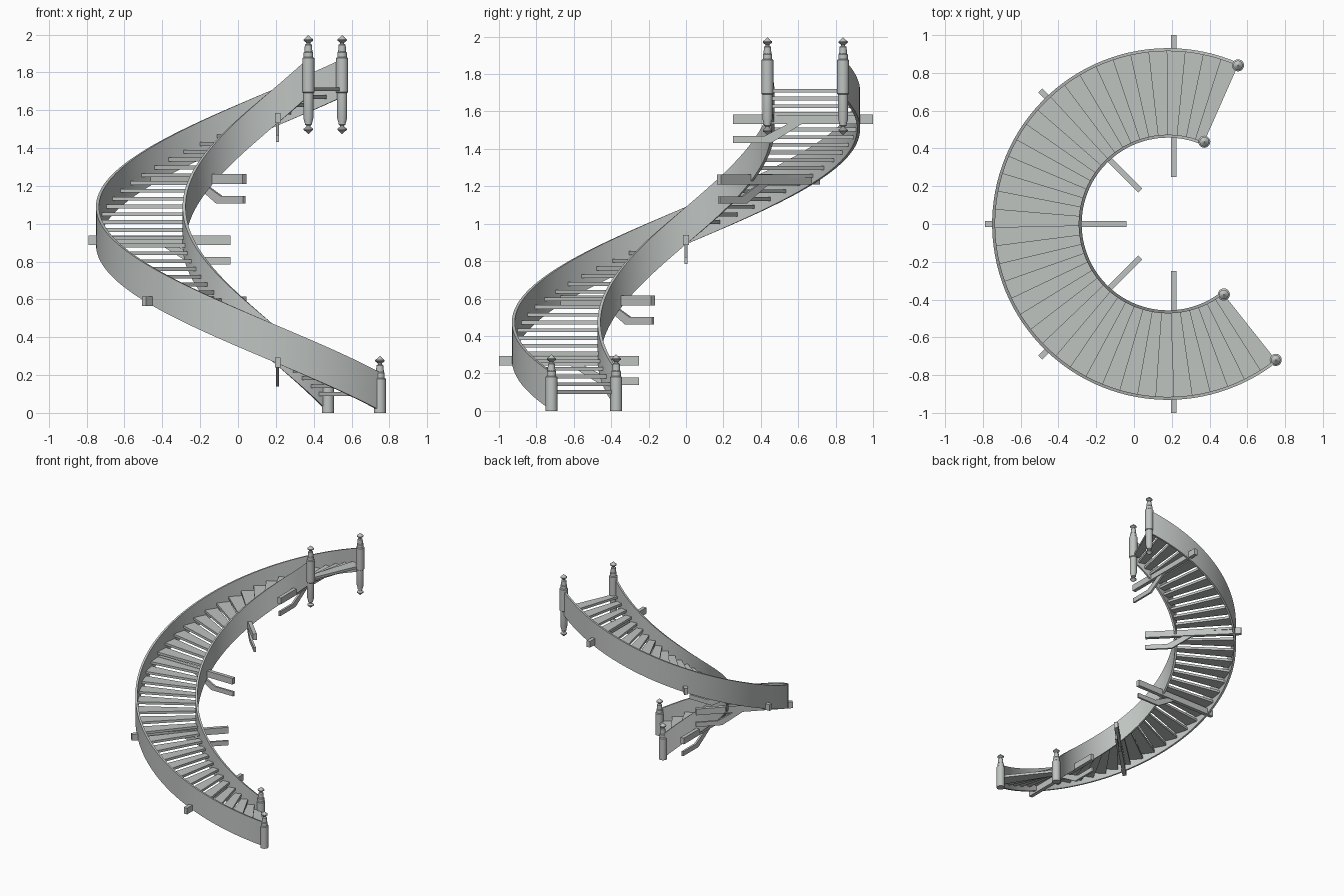
import bpy
from math import cos, sin, pi, radians

if "Cube" in bpy.data.objects:
    bpy.data.objects.remove(bpy.data.objects["Cube"], do_unlink=True)

grey = bpy.data.materials.new("pale grey stone")
COLOR = (0.52, 0.55, 0.53, 1)
grey.diffuse_color = COLOR
grey.use_nodes = True
grey.node_tree.nodes["Principled BSDF"].inputs["Base Color"].default_value = COLOR

CX = 0.18                                   # axis of the spiral
START, SWEEP = radians(-51.6), radians(-242.2)
Z_START, CLIMB = 0.11, 1.66
STEPS = 40


def polar(r, a, z, cx=CX):
    return (cx + r * cos(a), r * sin(a), z)


def loft(name, rings_list):
    """Join closed sections into capped solids; one solid per list of rings."""
    verts, faces = [], []
    for rings in rings_list:
        base, n = len(verts), len(rings[0])
        for ring in rings:
            verts.extend(ring)
        for k in range(len(rings) - 1):
            a, b = base + k * n, base + (k + 1) * n
            for i in range(n):
                j = (i + 1) % n
                faces.append((a + i, a + j, b + j, b + i))
        last = base + (len(rings) - 1) * n
        faces.append(tuple(range(base + n - 1, base - 1, -1)))
        faces.append(tuple(range(last, last + n)))
    mesh = bpy.data.meshes.new(name)
    mesh.from_pydata(verts, [], faces)
    mesh.materials.append(grey)
    obj = bpy.data.objects.new(name, mesh)
    bpy.context.collection.objects.link(obj)
    bpy.ops.object.select_all(action='DESELECT')
    obj.select_set(True)
    bpy.context.view_layer.objects.active = obj
    bpy.ops.object.mode_set(mode='EDIT')
    bpy.ops.mesh.select_all(action='SELECT')
    bpy.ops.mesh.normals_make_consistent(inside=False)
    bpy.ops.object.mode_set(mode='OBJECT')
    bpy.ops.object.shade_smooth_by_angle(angle=radians(30))
    return obj


# Side walls that climb along the helix
def stringer(name, r_in, r_out, half=0.1, segments=80):
    rings = []
    for k in range(segments + 1):
        t = k / segments
        a, z = START + SWEEP * t, Z_START + CLIMB * t
        rings.append([polar(r, a, z + h) for r, h in
                      ((r_in, -half), (r_out, -half), (r_out, half), (r_in, half))])
    loft(name, [rings])


stringer("outer_stringer", 0.915, 0.931)
stringer("inner_stringer", 0.457, 0.473)

# Open treads, each slightly overlapping the next
treads = []
for i in range(STEPS):
    z = 0.09 + i * 0.0413
    rings = []
    for t in (i, min(i + 1.1, STEPS)):
        a = START + SWEEP * t / STEPS
        rings.append([polar(r, a, z + h) for r, h in
                      ((0.465, 0), (0.922, 0), (0.922, 0.02), (0.465, 0.02))])
    treads.append(rings)
loft("treads", treads)


# Radial support beams with a cranked brace under each
def radial_bar(name, profile, a, z, width):
    rings = []
    for side in (-width / 2, width / 2):
        rings.append([(0.21 + r * cos(a) - side * sin(a),
                       r * sin(a) + side * cos(a), z + h) for r, h in profile])
    loft(name, [rings])


BEAM = [(0.25, -0.026), (1.0, -0.026), (1.0, 0.026), (0.25, 0.026)]
BRACE = [(0.25, -0.128), (0.455, -0.128), (0.62, -0.025),
         (0.545, -0.025), (0.42, -0.09), (0.25, -0.09)]
for i in range(5):
    angle, height = -pi / 2 - i * pi / 4, 0.267 + i * 0.323
    radial_bar(f"support_beam_{i + 1}", BEAM, angle, height, 0.03)
    radial_bar(f"support_brace_{i + 1}", BRACE, angle, height, 0.016)


# Turned newel posts: finial profile is (radius, distance below the tip)
FINIAL = [(0.002, 0), (0.012, 0.01), (0.025, 0.021), (0.025, 0.027), (0.012, 0.037),
          (0.01, 0.044), (0.019, 0.049), (0.019, 0.056), (0.021, 0.085)]


def newel(name, r, a, bottom, top, hanging):
    profile = [(rad, top - d) for rad, d in FINIAL]
    profile += [(0.025, top - 0.09), (0.025, top - 0.115), (0.032, top - 0.12)]
    if hanging:
        profile += [(0.032, bottom + 0.22), (0.027, bottom + 0.215), (0.027, bottom + 0.085)]
        profile += [(rad, bottom + d) for rad, d in reversed(FINIAL[:-1])]
    else:
        profile += [(0.032, bottom)]
    x, y, _ = polar(r, a, 0)
    rings = [[(x + rad * cos(k * pi / 10), y + rad * sin(k * pi / 10), z)
              for k in range(20)] for rad, z in profile]
    loft(name, [rings])


for label, r in (("outer", 0.918), ("inner", 0.476)):
    newel(f"bottom_{label}_newel", r, START, 0.0, 0.30, False)
    newel(f"top_{label}_newel", r, START + SWEEP, 1.475, 1.995, True)
